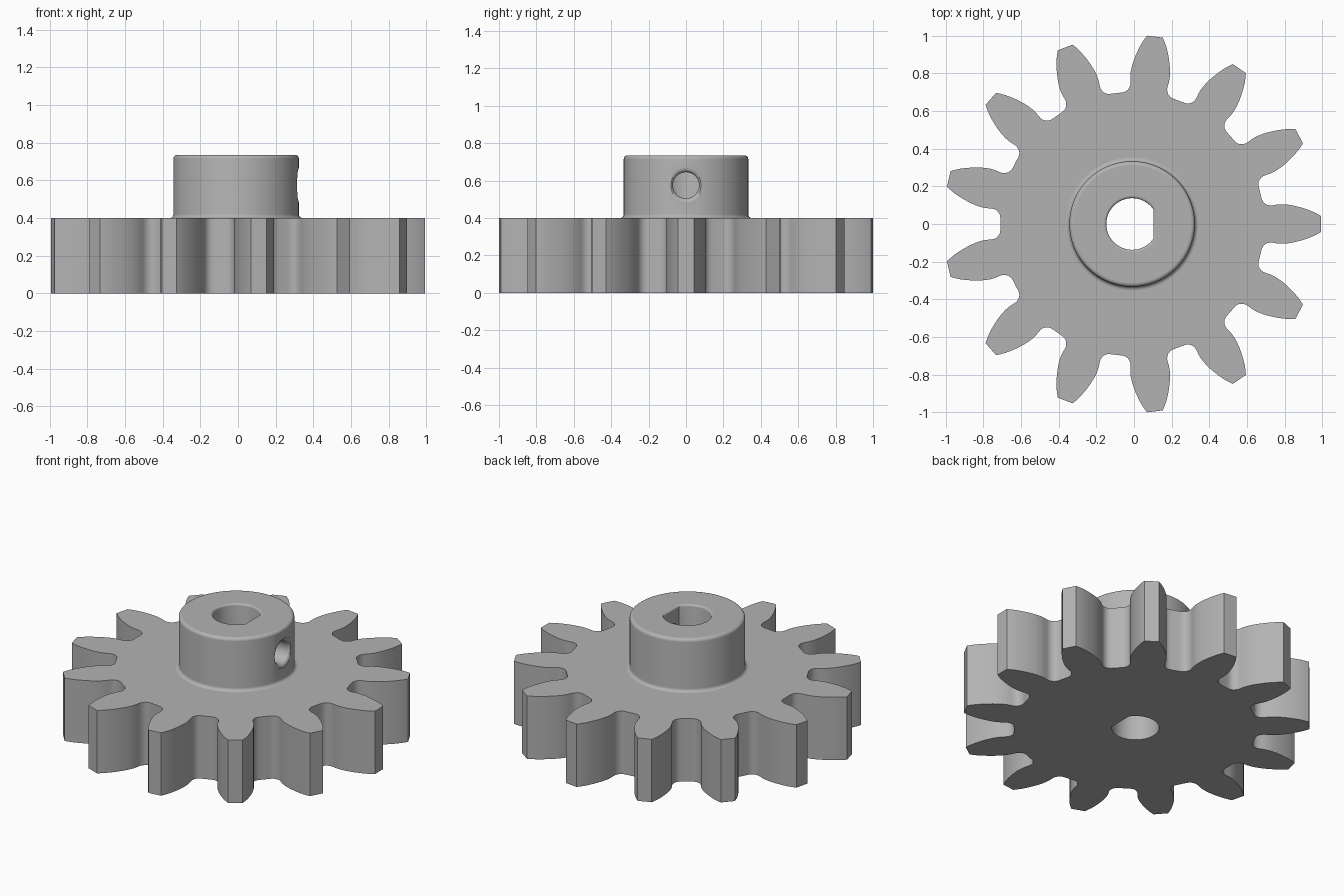
import bpy, bmesh, math

if "Cube" in bpy.data.objects:
    bpy.data.objects.remove(bpy.data.objects["Cube"])

CX = -0.01          # gear axis, so the odd tooth count is centred in x
TEETH = 13
THICK = 0.40        # gear thickness
TOP = 0.735         # top of the hub
HUB_R = 0.333
BORE_R, FLAT_X = 0.137, 0.113
SCREW_Z, SCREW_R = 0.575, 0.07

grey = bpy.data.materials.new("grey")
grey.diffuse_color = (0.45, 0.45, 0.45, 1)
grey.use_nodes = True
grey.node_tree.nodes["Principled BSDF"].inputs["Base Color"].default_value = grey.diffuse_color


def loft(name, rings):
    """Closed solid through a stack of equally long point rings."""
    bm = bmesh.new()
    vs = [[bm.verts.new(p) for p in ring] for ring in rings]
    n = len(vs[0])
    for a, b in zip(vs, vs[1:]):
        for i in range(n):
            j = (i + 1) % n
            bm.faces.new((a[i], a[j], b[j], b[i]))
    bm.faces.new(vs[0][::-1])
    bm.faces.new(vs[-1])
    bmesh.ops.recalc_face_normals(bm, faces=bm.faces)
    me = bpy.data.meshes.new(name)
    bm.to_mesh(me)
    bm.free()
    me.materials.append(grey)
    ob = bpy.data.objects.new(name, me)
    bpy.context.collection.objects.link(ob)
    return ob


def arc(cx, cz, r, a0, a1, n=6):
    return [(cx + r * math.cos(math.radians(a0 + (a1 - a0) * i / n)),
             cz + r * math.sin(math.radians(a0 + (a1 - a0) * i / n)))
            for i in range(n + 1)]


def circle(r, z, n=96):
    return [(CX + r * math.cos(2 * math.pi * i / n),
             r * math.sin(2 * math.pi * i / n), z) for i in range(n)]


# Toothed wheel: half tooth as (radius, half width), mirrored and repeated
half_tooth = [(1.003, 0.042), (0.985, 0.053), (0.96, 0.066), (0.93, 0.078),
              (0.90, 0.088), (0.87, 0.096), (0.84, 0.102), (0.81, 0.105),
              (0.78, 0.104), (0.757, 0.100), (0.74, 0.0985), (0.725, 0.102),
              (0.713, 0.109), (0.705, 0.119), (0.701, 0.132), (0.70, 0.150)]
outline = []
for k in range(TEETH):
    mid = 2 * math.pi * k / TEETH
    side = [(r, w / r) for r, w in half_tooth]
    for r, a in [(r, -a) for r, a in reversed(side)] + side:
        outline.append((CX + r * math.cos(mid + a), r * math.sin(mid + a)))
gear = loft("gear", [[(x, y, z) for x, y in outline] for z in (0, THICK)])

# Hub with a filleted foot and rounded top edge
f, e = 0.02, 0.02
profile = [(HUB_R + f, THICK - 0.1)]
profile += arc(HUB_R + f, THICK + f, f, 270, 180)
profile += arc(HUB_R - e, TOP - e, e, 0, 90)
hub = loft("hub", [circle(r, z) for r, z in profile])


# D-shaped bore, with a small rounded lip at the top
def d_ring(grow, z, n=64):
    r, fx = BORE_R + grow, FLAT_X + grow
    a = math.acos(fx / r)
    return [(CX + r * math.cos(a + (2 * math.pi - 2 * a) * i / n),
             r * math.sin(a + (2 * math.pi - 2 * a) * i / n), z)
            for i in range(n + 1)]


lip = 0.012
rings = [d_ring(0, -0.1)]
rings += [d_ring(x, z) for x, z in arc(lip, TOP - lip, lip, 180, 90, 4)]
rings.append(d_ring(lip, TOP + 0.1))
bore = loft("bore_cutter", rings)

# Set screw hole from the +x side into the bore, with a rounded mouth
m = 0.022
mouth = [(SCREW_R, 0.0)] + arc(SCREW_R + m, 0.327 - m, m, 180, 90, 5)
mouth.append((SCREW_R + m, 0.5))
screw = loft("screw_hole_cutter", [
    [(CX + x, r * math.cos(t * math.pi / 24), SCREW_Z + r * math.sin(t * math.pi / 24))
     for t in range(48)] for r, x in mouth])

# Join the hub and cut both holes
for tool, op in ((hub, 'UNION'), (bore, 'DIFFERENCE'), (screw, 'DIFFERENCE')):
    mod = gear.modifiers.new(tool.name, 'BOOLEAN')
    mod.object, mod.operation, mod.solver = tool, op, 'EXACT'
bpy.context.view_layer.update()
solid = bpy.data.meshes.new_from_object(
    gear.evaluated_get(bpy.context.evaluated_depsgraph_get()))
gear.modifiers.clear()
gear.data = solid
for tool in (hub, bore, screw):
    bpy.data.objects.remove(tool)

# Smooth curved walls, sharp tooth edges, flat ends
gear.name = "gear_with_hub"
bpy.ops.object.select_all(action='DESELECT')
gear.select_set(True)
bpy.context.view_layer.objects.active = gear
bpy.ops.object.shade_smooth_by_angle(angle=math.radians(30))
for p in gear.data.polygons:
    if abs(p.normal.z) > 0.999:
        p.use_smooth = False
